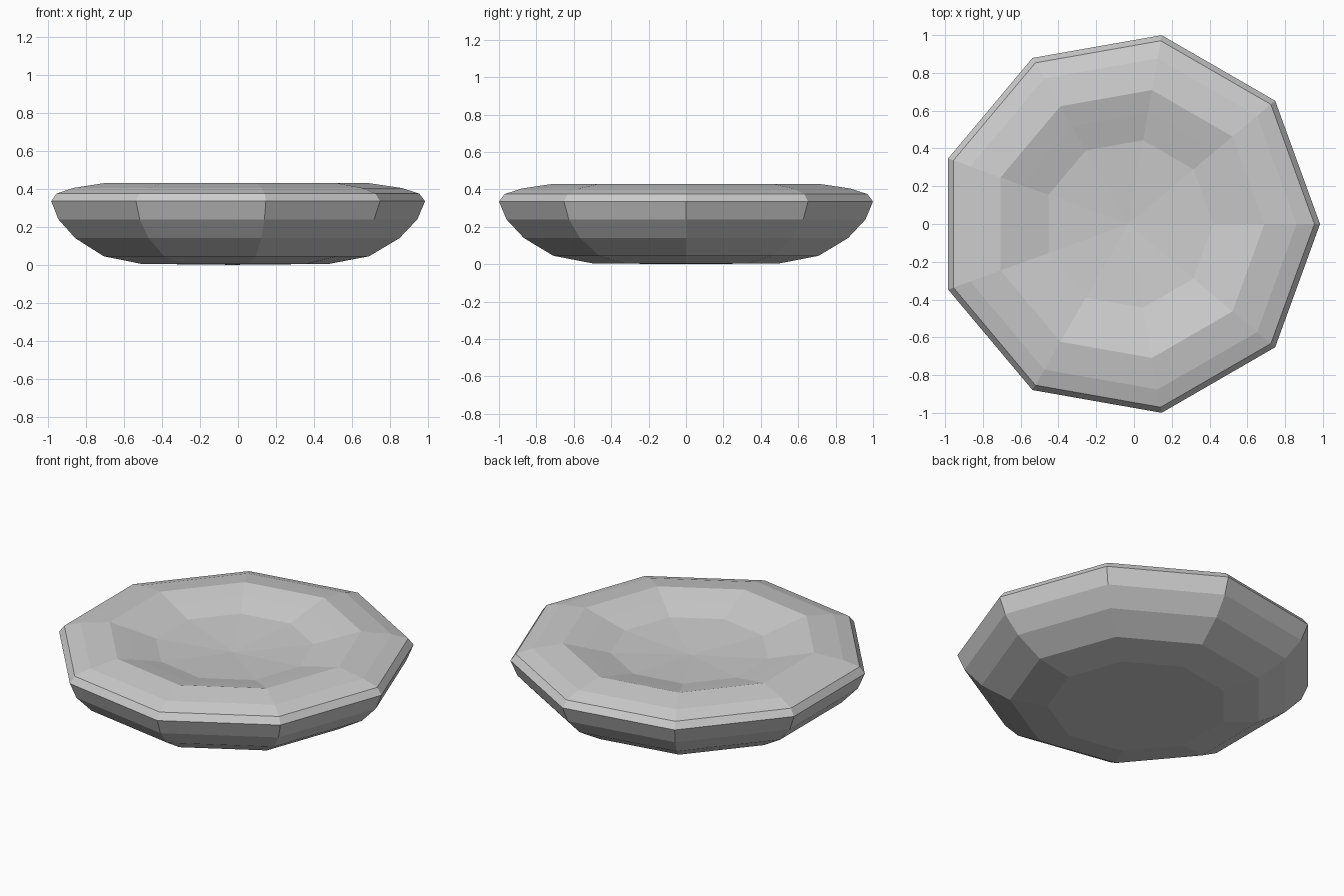
import bpy, bmesh, math

if "Cube" in bpy.data.objects:
    bpy.data.objects.remove(bpy.data.objects["Cube"])

SIDES, CX = 9, -0.03

# Profile (corner radius, height) from the underside, over the rim, into the dished top
profile = [(0.51, 0.005), (0.72, 0.045), (0.88, 0.14), (0.975, 0.24),
           (1.015, 0.335), (0.985, 0.375), (0.89, 0.405), (0.72, 0.43),
           (0.60, 0.40), (0.45, 0.36)]

bm = bmesh.new()
rings = [[bm.verts.new((CX + r * math.cos(math.tau * i / SIDES),
                        r * math.sin(math.tau * i / SIDES), z))
          for i in range(SIDES)] for r, z in profile]

# Bands between neighbouring rings
for a, b in zip(rings, rings[1:]):
    for i in range(SIDES):
        j = (i + 1) % SIDES
        bm.faces.new((a[i], a[j], b[j], b[i]))

# Fans closing the base and the bottom of the dish
for ring, z in ((rings[0], 0.0), (rings[-1], 0.33)):
    centre = bm.verts.new((CX, 0, z))
    for i in range(SIDES):
        bm.faces.new((ring[i], ring[(i + 1) % SIDES], centre))

bmesh.ops.recalc_face_normals(bm, faces=bm.faces)
mesh = bpy.data.meshes.new("shallow_dish")
bm.to_mesh(mesh)
bm.free()
bpy.context.collection.objects.link(bpy.data.objects.new("shallow_dish", mesh))
